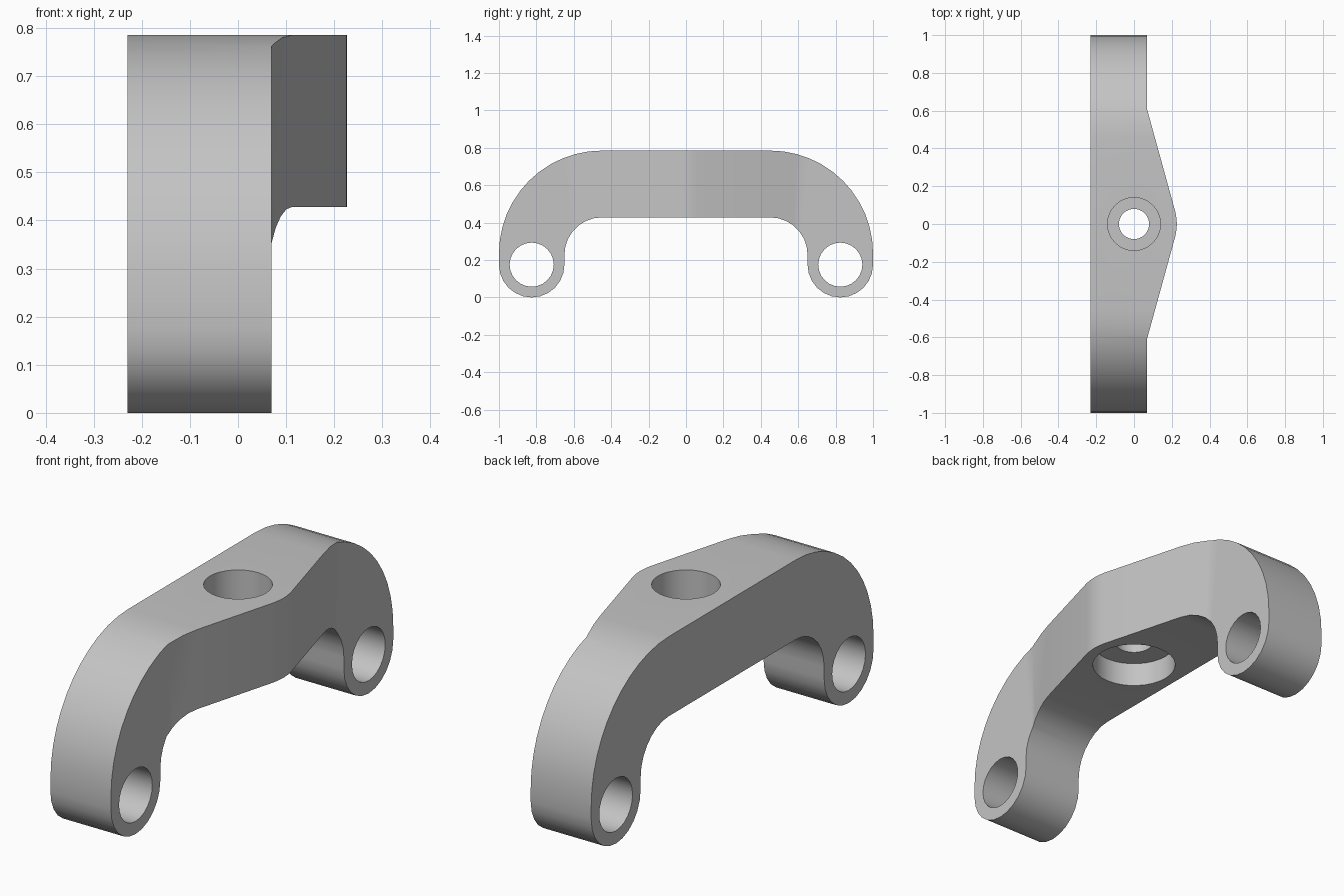
import bpy
import bmesh
from math import sin, cos, radians
from mathutils import Matrix, Vector

cube = bpy.data.objects.get("Cube")
if cube:
    bpy.data.objects.remove(cube, do_unlink=True)

grey = bpy.data.materials.new("plain grey")
grey.use_nodes = True
colour = (0.55, 0.55, 0.55, 1)
grey.diffuse_color = colour
grey.node_tree.nodes["Principled BSDF"].inputs["Base Color"].default_value = colour


def make_object(name, bm):
    bmesh.ops.recalc_face_normals(bm, faces=bm.faces)
    mesh = bpy.data.meshes.new(name)
    bm.to_mesh(mesh)
    bm.free()
    mesh.materials.append(grey)
    obj = bpy.data.objects.new(name, mesh)
    bpy.context.collection.objects.link(obj)
    return obj


def prism(name, points, sweep):
    """Extrude a closed outline along a vector."""
    bm = bmesh.new()
    face = bm.faces.new([bm.verts.new(p) for p in points])
    result = bmesh.ops.extrude_face_region(bm, geom=[face], use_keep_orig=True)
    moved = [v for v in result["geom"] if isinstance(v, bmesh.types.BMVert)]
    bmesh.ops.translate(bm, verts=moved, vec=sweep)
    return make_object(name, bm)


def cylinder(name, centre, radius, depth, axis="Z", sides=32):
    bm = bmesh.new()
    turn = Matrix.Rotation(radians(90), 4, "Y") if axis == "X" else Matrix()
    bmesh.ops.create_cone(bm, cap_ends=True, segments=sides, radius1=radius,
                          radius2=radius, depth=depth,
                          matrix=Matrix.Translation(centre) @ turn)
    return make_object(name, bm)


def arc(cy, cz, radius, start, end, steps):
    angles = [radians(start + (end - start) * i / steps) for i in range(steps + 1)]
    return [(cy + radius * cos(a), cz + radius * sin(a)) for a in angles]


def cut(target, cutter, operation="DIFFERENCE"):
    mod = target.modifiers.new(cutter.name, "BOOLEAN")
    mod.object = cutter
    mod.operation = operation
    mod.solver = "EXACT"
    bpy.context.view_layer.objects.active = target
    bpy.ops.object.modifier_apply(modifier=mod.name)
    bpy.data.objects.remove(cutter, do_unlink=True)


# Arch outline: inner fillet, rounded foot, outer shoulder, then mirrored
EYE_Y, EYE_Z = 0.825, 0.175
half = arc(0.45, 0.228, 0.2, 90, 0, 7)
half += arc(EYE_Y, EYE_Z, 0.175, -180, 0, 12)
half += arc(0.45, 0.235, 0.55, 0, 90, 12)
outline = half + [(-y, z) for y, z in reversed(half)]
bridge = prism("arched_bridge", [(-0.23, y, z) for y, z in outline], Vector((0.7, 0, 0)))

# Plan outline: flat back, tapered bulge with a softened peak
side = [(-0.5, 1.2), (0.07, 1.2), (0.07, 0.605), (0.22, 0.06), (0.225, 0.03)]
plan = side + [(0.227, 0)] + [(x, -y) for x, y in reversed(side)]
cut(bridge, prism("plan_cutter", [(x, y, -0.2) for x, y in plan], Vector((0, 0, 1.4))),
    "INTERSECT")

# Cross holes through both feet
for sign in (-1, 1):
    cut(bridge, cylinder("foot_hole", (0, sign * EYE_Y, EYE_Z), 0.118, 1, "X", 24))

# Central bolt hole with a recess above and a wider one below
cut(bridge, cylinder("bolt_hole", (0, 0, 0.6), 0.08, 1))
cut(bridge, cylinder("top_recess", (0, 0, 0.875), 0.14, 0.5))
cut(bridge, cylinder("bottom_recess", (0, 0, 0.288), 0.18, 0.5))

bpy.ops.object.select_all(action="DESELECT")
bridge.select_set(True)
bpy.context.view_layer.objects.active = bridge
bpy.ops.object.shade_smooth_by_angle(angle=radians(30))
